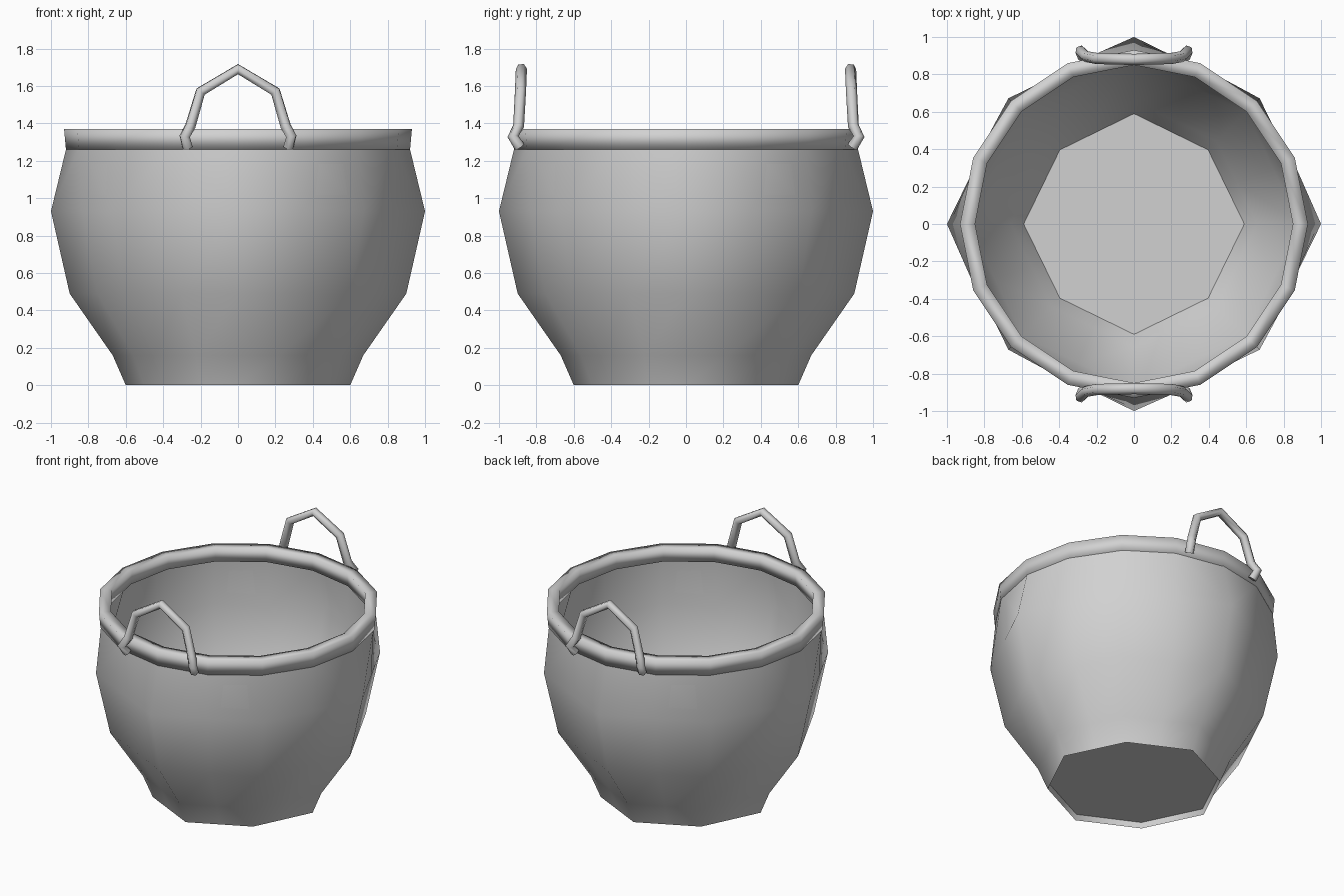
import bpy
import bmesh
from math import cos, sin, pi, radians

cube = bpy.data.objects.get("Cube")
if cube:
    bpy.data.objects.remove(cube, do_unlink=True)

GREY = (0.64, 0.64, 0.64, 1)
grey = bpy.data.materials.new("light_grey")
grey.use_nodes = True
grey.diffuse_color = GREY
grey.node_tree.nodes["Principled BSDF"].inputs["Base Color"].default_value = GREY

SIDES = 16


def round_ring(r, z):
    """Sixteen points on a circle."""
    return [(r * cos(2 * pi * i / SIDES), r * sin(2 * pi * i / SIDES), z)
            for i in range(SIDES)]


def octagon_ring(r, z):
    """Octagon with slightly pulled-in diagonal corners and split edges."""
    corners = []
    for i in range(8):
        s = r * (0.95 if i % 2 else 1)
        corners.append((s * cos(i * pi / 4), s * sin(i * pi / 4), z))
    ring = []
    for a, b in zip(corners, corners[1:] + corners[:1]):
        ring += [a, tuple((p + q) / 2 for p, q in zip(a, b))]
    return ring


def loft(name, rings, closed, angle):
    """Skin a stack of rings; cap the two ends unless the stack is closed."""
    bm = bmesh.new()
    loops = [[bm.verts.new(p) for p in ring] for ring in rings]
    pairs = list(zip(loops, loops[1:]))
    if closed:
        pairs.append((loops[-1], loops[0]))
    for low, high in pairs:
        for i in range(SIDES):
            j = (i + 1) % SIDES
            bm.faces.new((low[i], low[j], high[j], high[i]))
    if not closed:
        bm.faces.new(loops[0])
        bm.faces.new(loops[-1])
    bmesh.ops.recalc_face_normals(bm, faces=bm.faces)
    mesh = bpy.data.meshes.new(name)
    bm.to_mesh(mesh)
    bm.free()
    mesh.materials.append(grey)
    obj = bpy.data.objects.new(name, mesh)
    bpy.context.collection.objects.link(obj)
    bpy.ops.object.select_all(action="DESELECT")
    obj.select_set(True)
    bpy.context.view_layer.objects.active = obj
    bpy.ops.object.shade_smooth_by_angle(angle=radians(angle))
    return obj


# Basket body: recessed base, bulging outer wall, thin inner wall and floor
WALL = 0.012
profile = [(0.67, 0.16), (0.90, 0.49), (1.0, 0.93)]
outer = [octagon_ring(r, z) for r, z in profile]
inner = [octagon_ring(r - WALL, z) for r, z in reversed(profile)]
body = ([octagon_ring(0.59, 0.04), octagon_ring(0.60, 0)] + outer
        + [round_ring(0.915, 1.28), round_ring(0.9, 1.28)] + inner
        + [octagon_ring(0.59, 0.055)])
loft("basket_body", body, False, 58)

# Rim band around the opening
rim = [(0.92, 1.26), (0.93, 1.37), (0.85, 1.37), (0.86, 1.27)]
loft("rim", [round_ring(r, z) for r, z in rim], True, 180)

# Arched handles whose ends hook over the rim
half = [(0.27, 0.89, 1.275), (0.285, 0.925, 1.33), (0.255, 0.895, 1.385),
        (0.20, 0.885, 1.57)]
path = half + [(0, 0.88, 1.69)] + [(-x, y, z) for x, y, z in reversed(half)]
for name, side in (("front_handle", -1), ("back_handle", 1)):
    curve = bpy.data.curves.new(name, "CURVE")
    curve.dimensions = "3D"
    curve.bevel_depth = 0.03
    curve.bevel_resolution = 1
    curve.use_fill_caps = True
    spline = curve.splines.new("POLY")
    spline.points.add(len(path) - 1)
    for point, (x, y, z) in zip(spline.points, path):
        point.co = (x, y * side, z, 1)
    spline.use_smooth = True
    curve.materials.append(grey)
    bpy.context.collection.objects.link(bpy.data.objects.new(name, curve))
